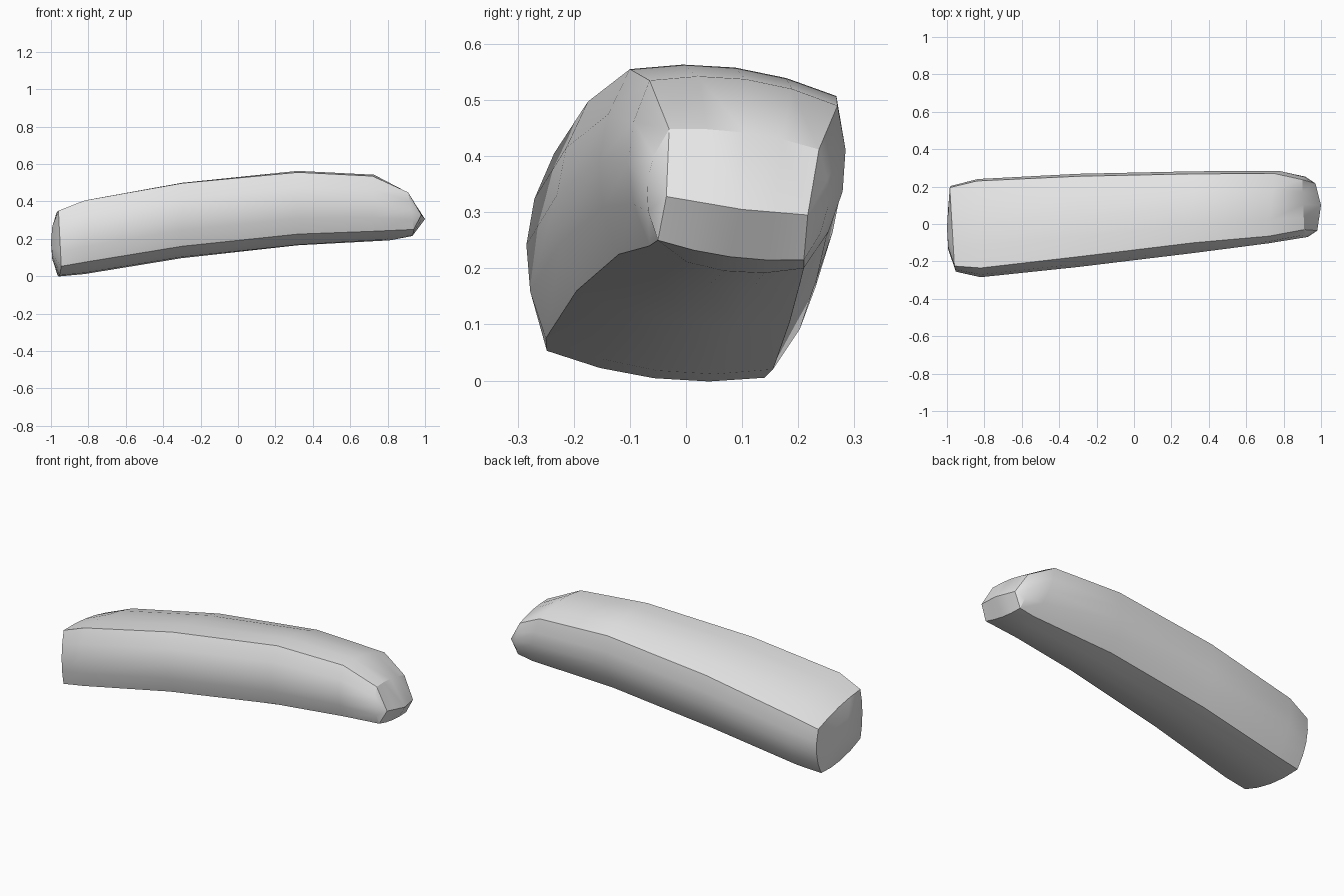
import bpy
import bmesh
import math
from mathutils import Vector

old = bpy.data.objects.get("Cube")
if old:
    bpy.data.objects.remove(old, do_unlink=True)

SEGMENTS = 4  # divisions across each of the four bowed sides

# Four long corner edges of the bar, from the blunt end to the tapered tip
front_top = [(-.96, -.225, .35), (-.82, -.235, .405), (-.3, -.175, .497),
             (.32, -.1, .555), (.72, -.065, .535), (.91, -.03, .448)]
back_top = [(-.985, .195, .285), (-.84, .23, .335), (-.3, .255, .44),
            (.32, .268, .507), (.75, .27, .49), (.9, .237, .412)]
back_bottom = [(-.965, .14, .005), (-.82, .155, .02), (-.3, .185, .105),
               (.32, .205, .18), (.84, .21, .2), (.93, .21, .215)]
front_bottom = [(-.945, -.248, .053), (-.82, -.25, .075), (-.3, -.195, .16),
                (.32, -.12, .225), (.72, -.065, .24), (.94, -.05, .25)]

# Outward bow of the top, back, bottom and front at each station
bows = [(.015, .03, .025, .018), (.02, .04, .03, .042), (.022, .042, .03, .045),
        (.027, .04, .035, .045), (.025, .04, .025, .038), (.012, .03, .012, .03)]


def bowed_side(start, end, bow):
    """Points from start up to, not including, end, bowed outward."""
    along = end - start
    outward = Vector((0, -along.z, along.y)).normalized()
    points = []
    for i in range(SEGMENTS):
        t = i / SEGMENTS
        points.append(start.lerp(end, t) + outward * bow * 4 * t * (1 - t))
    return points


def section(corners, bow):
    """Closed ring of four bowed sides."""
    corners = [Vector(c) for c in corners]
    ring = []
    for i in range(len(corners)):
        ring += bowed_side(corners[i], corners[(i + 1) % len(corners)], bow[i])
    return ring


def bridge(bm, first, second):
    count = len(first)
    for i in range(count):
        j = (i + 1) % count
        bm.faces.new((first[i], first[j], second[j], second[i]))


bm = bmesh.new()

# Body: loft the cross-sections
stations = zip(front_top, back_top, back_bottom, front_bottom)
rings = [[bm.verts.new(p) for p in section(c, b)] for c, b in zip(stations, bows)]
for first, second in zip(rings, rings[1:]):
    bridge(bm, first, second)

# Blunt end: slightly domed cap
centre = Vector((-1, -.02, .18))
inner = []
for vert in rings[0]:
    point = vert.co.lerp(centre, .5)
    point.x = -.993
    inner.append(bm.verts.new(point))
bridge(bm, inner, rings[0])
hub = bm.verts.new(centre)
for i, vert in enumerate(inner):
    bm.faces.new((hub, inner[(i + 1) % len(inner)], vert))

# Tapered tip: upper and lower facets meet on a curved horizontal ridge
left, middle, right = (Vector(p) for p in
                       ((.98, -.035, .328), (1, .1, .305), (.97, .217, .295)))
ridge = []
for i in range(SEGMENTS + 1):
    t = i / SEGMENTS
    point = left.lerp(middle, 2 * t) if t < .5 else middle.lerp(right, 2 * t - 1)
    ridge.append(bm.verts.new(point))
last = rings[-1] + rings[-1][:1]
top, back, bottom, front = (last[k * SEGMENTS:(k + 1) * SEGMENTS + 1] for k in range(4))
bottom.reverse()
for i in range(SEGMENTS):
    bm.faces.new((top[i], top[i + 1], ridge[i + 1], ridge[i]))
    bm.faces.new((ridge[i], ridge[i + 1], bottom[i + 1], bottom[i]))
    bm.faces.new((back[i], back[i + 1], ridge[-1]))
    bm.faces.new((front[i], front[i + 1], ridge[0]))

bmesh.ops.recalc_face_normals(bm, faces=bm.faces)
mesh = bpy.data.meshes.new("curved_bar")
bm.to_mesh(mesh)
bm.free()
bar = bpy.data.objects.new("curved_bar", mesh)
bpy.context.collection.objects.link(bar)

# Plain grey finish
grey = bpy.data.materials.new("light_grey")
grey.use_nodes = True
colour = (.8, .8, .8, 1)
grey.diffuse_color = colour
shader = next(n for n in grey.node_tree.nodes if n.type == "BSDF_PRINCIPLED")
shader.inputs["Base Color"].default_value = colour
mesh.materials.append(grey)

# Smooth the bowed sides and keep the corner edges crisp
bpy.ops.object.select_all(action="DESELECT")
bar.select_set(True)
bpy.context.view_layer.objects.active = bar
bpy.ops.object.shade_smooth_by_angle(angle=math.radians(28))
